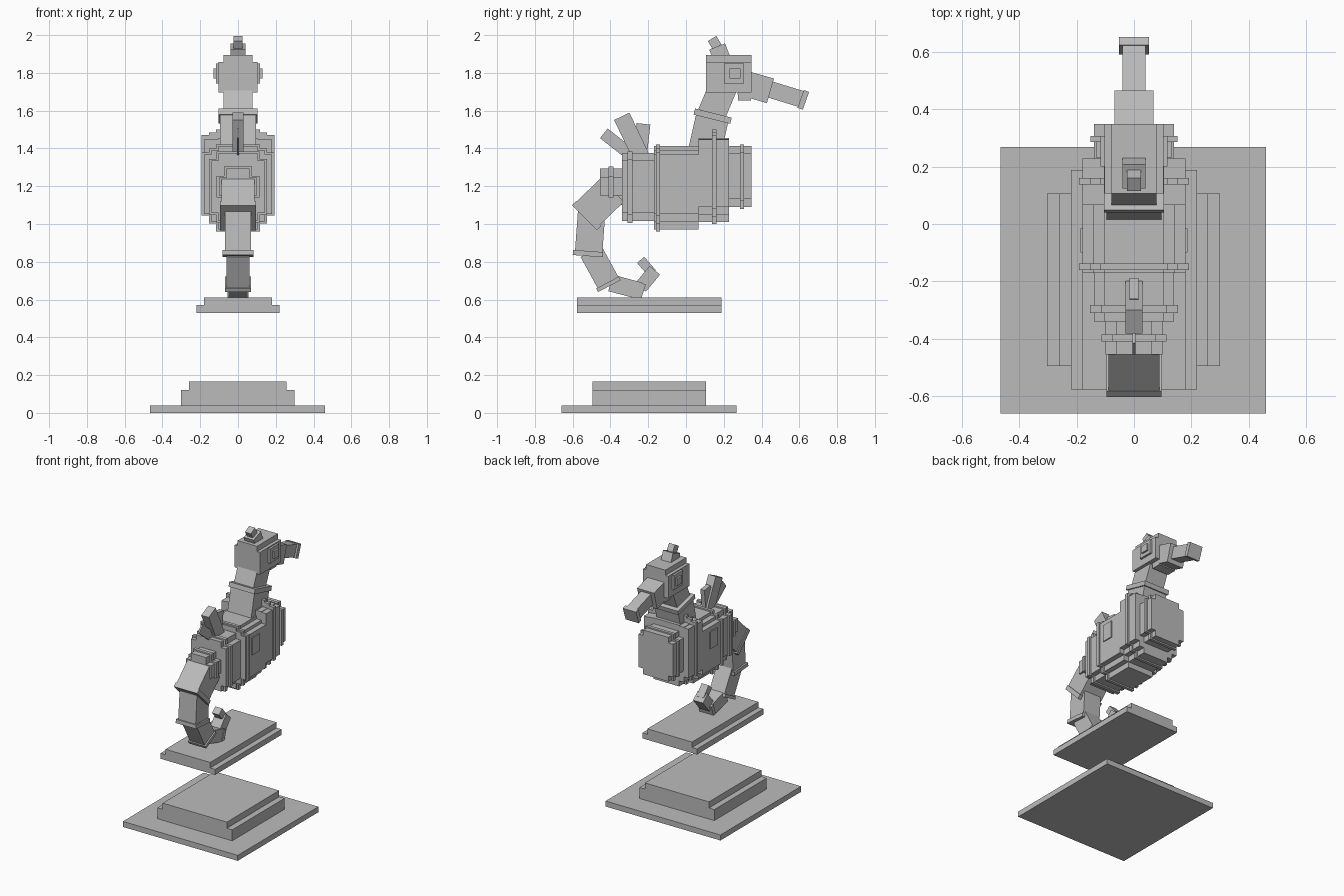
import bpy, bmesh, math
from mathutils import Matrix, Vector

default_cube = bpy.data.objects.get("Cube")
if default_cube:
    bpy.data.objects.remove(default_cube, do_unlink=True)

stone = bpy.data.materials.new("stone_grey")
stone.use_nodes = True
grey = (0.5, 0.5, 0.5, 1)
stone.diffuse_color = grey
stone.node_tree.nodes["Principled BSDF"].inputs["Base Color"].default_value = grey


def finish(name, bm):
    """Turn a bmesh into a named, flat shaded object."""
    bmesh.ops.recalc_face_normals(bm, faces=bm.faces)
    mesh = bpy.data.meshes.new(name)
    bm.to_mesh(mesh)
    bm.free()
    mesh.materials.append(stone)
    obj = bpy.data.objects.new(name, mesh)
    bpy.context.collection.objects.link(obj)
    return obj


def bar(name, start, end, depth, half_width):
    """Box running from start to end, both given as (y, z) on the centre plane."""
    a, b = Vector((0, *start)), Vector((0, *end))
    along = b - a
    turn = Matrix.Rotation(math.atan2(along.z, along.y), 4, 'X')
    size = Matrix.Diagonal((half_width * 2, along.length, depth, 1))
    bm = bmesh.new()
    bmesh.ops.create_cube(bm, size=1, matrix=Matrix.Translation((a + b) / 2) @ turn @ size)
    return finish(name, bm)


def box(name, x, y, z):
    """Upright box given by its (low, high) range on each axis."""
    ranges = (x, y, z)
    centre = Matrix.Translation([sum(r) / 2 for r in ranges])
    size = Matrix.Diagonal([r[1] - r[0] for r in ranges] + [1])
    bm = bmesh.new()
    bmesh.ops.create_cube(bm, size=1, matrix=centre @ size)
    return finish(name, bm)


def stepped(name, y, z, half_width, steps, bottom_step, top_step, inset=0.038):
    """Prism along y whose corners are cut into square stairs."""
    lower, upper = [], []
    for i in range(steps):
        w = half_width - inset * (steps - 1 - i)
        low, high = z[0] + bottom_step * i, z[1] - top_step * i
        if i:
            lower.append((w - inset, low))
            upper.append((w - inset, high))
        lower.append((w, low))
        upper.append((w, high))
    right = lower + upper[::-1]
    outline = right + [(-px, pz) for px, pz in reversed(right)]
    bm = bmesh.new()
    face = bm.faces.new([bm.verts.new((px, y[0], pz)) for px, pz in outline])
    new = bmesh.ops.extrude_face_region(bm, geom=[face])["geom"]
    moved = [v for v in new if isinstance(v, bmesh.types.BMVert)]
    bmesh.ops.translate(bm, verts=moved, vec=(0, y[1] - y[0], 0))
    return finish(name, bm)


# Pedestal and floating platform
box("base_plate", x=(-0.465, 0.46), y=(-0.66, 0.268), z=(0, 0.04))
box("pedestal_lower_step", x=(-0.303, 0.3), y=(-0.495, 0.107), z=(0.04, 0.12))
box("pedestal_upper_step", x=(-0.26, 0.257), y=(-0.495, 0.107), z=(0.12, 0.165))
box("platform_lower_step", x=(-0.22, 0.22), y=(-0.577, 0.188), z=(0.53, 0.57))
box("platform_upper_step", x=(-0.18, 0.18), y=(-0.577, 0.188), z=(0.57, 0.61))

# Body sections with their raised bands
stepped("tail_root", y=(-0.455, -0.34), z=(1.1, 1.295), half_width=0.1, steps=2, bottom_step=0.05, top_step=0.05)
stepped("tail_root_band", y=(-0.41, -0.385), z=(1.09, 1.305), half_width=0.113, steps=2, bottom_step=0.05, top_step=0.05)
stepped("rear_body", y=(-0.34, -0.17), z=(1.015, 1.375), half_width=0.14, steps=2, bottom_step=0.042, top_step=0.04)
stepped("rear_body_band", y=(-0.31, -0.283), z=(1.005, 1.385), half_width=0.153, steps=2, bottom_step=0.042, top_step=0.04)
stepped("middle_body", y=(-0.17, 0.067), z=(0.97, 1.412), half_width=0.18, steps=3, bottom_step=0.042, top_step=0.022)
stepped("middle_body_band", y=(-0.16, -0.138), z=(0.96, 1.422), half_width=0.192, steps=3, bottom_step=0.042, top_step=0.022)
stepped("chest", y=(0.067, 0.228), z=(1.01, 1.455), half_width=0.18, steps=3, bottom_step=0.04, top_step=0.004)
stepped("chest_band", y=(0.137, 0.161), z=(1.0, 1.5), half_width=0.192, steps=3, bottom_step=0.04, top_step=0.015)
stepped("belly_front", y=(0.228, 0.348), z=(1.09, 1.412), half_width=0.14, steps=2, bottom_step=0.042, top_step=0.04)
stepped("belly_front_band", y=(0.285, 0.307), z=(1.08, 1.422), half_width=0.152, steps=2, bottom_step=0.042, top_step=0.04)
box("side_fin_plates", x=(-0.187, 0.187), y=(-0.1, -0.015), z=(1.21, 1.335))

# Back fin spines
bar("front_spine", start=(-0.245, 1.35), end=(-0.225, 1.53), depth=0.073, half_width=0.016)
bar("middle_spine", start=(-0.24, 1.36), end=(-0.34, 1.57), depth=0.09, half_width=0.03)
bar("rear_spine", start=(-0.295, 1.37), end=(-0.435, 1.48), depth=0.065, half_width=0.006)

# Neck
bar("lower_neck", start=(0.1, 1.39), end=(0.142, 1.575), depth=0.175, half_width=0.095)
bar("neck_collar", start=(0.137, 1.555), end=(0.145, 1.587), depth=0.2, half_width=0.104)
bar("upper_neck", start=(0.135, 1.58), end=(0.2, 1.735), depth=0.15, half_width=0.078)

# Head, eyes and snout
box("head", x=(-0.102, 0.102), y=(0.107, 0.348), z=(1.695, 1.857))
box("head_top", x=(-0.078, 0.078), y=(0.107, 0.348), z=(1.857, 1.895))
box("jaw", x=(-0.068, 0.068), y=(0.275, 0.345), z=(1.655, 1.7))
for side, sign in (("left", 1), ("right", -1)):
    box(side + "_eye_socket", x=sorted((sign * 0.09, sign * 0.117)), y=(0.2, 0.307), z=(1.745, 1.85))
    box(side + "_eye", x=sorted((sign * 0.1, sign * 0.13)), y=(0.23, 0.288), z=(1.77, 1.823))
bar("snout_root", start=(0.29, 1.75), end=(0.447, 1.705), depth=0.135, half_width=0.068)
bar("snout", start=(0.43, 1.717), end=(0.615, 1.66), depth=0.088, half_width=0.04)
bar("snout_tip", start=(0.607, 1.662), end=(0.635, 1.652), depth=0.1, half_width=0.053)
bar("crest_base", start=(0.19, 1.875), end=(0.165, 1.94), depth=0.09, half_width=0.04)
bar("crest_tip", start=(0.165, 1.937), end=(0.138, 1.982), depth=0.053, half_width=0.024)

# Curled tail: segments joined by thin plates
bar("tail_first_segment", start=(-0.39, 1.18), end=(-0.53, 1.045), depth=0.175, half_width=0.088)
bar("tail_first_plate", start=(-0.515, 1.055), end=(-0.537, 1.033), depth=0.187, half_width=0.095)
bar("tail_second_segment", start=(-0.5, 1.06), end=(-0.515, 0.855), depth=0.145, half_width=0.07)
bar("tail_second_plate", start=(-0.518, 0.857), end=(-0.52, 0.83), depth=0.16, half_width=0.082)
bar("tail_third_segment", start=(-0.503, 0.855), end=(-0.41, 0.685), depth=0.125, half_width=0.06)
bar("tail_third_plate", start=(-0.416, 0.69), end=(-0.406, 0.671), depth=0.135, half_width=0.07)
bar("tail_fourth_segment", start=(-0.4, 0.688), end=(-0.245, 0.647), depth=0.09, half_width=0.05)
bar("tail_fourth_plate", start=(-0.25, 0.649), end=(-0.225, 0.641), depth=0.082, half_width=0.056)
bar("tail_fifth_segment", start=(-0.24, 0.665), end=(-0.165, 0.755), depth=0.072, half_width=0.04)
bar("tail_tip", start=(-0.18, 0.74), end=(-0.24, 0.81), depth=0.05, half_width=0.028)
